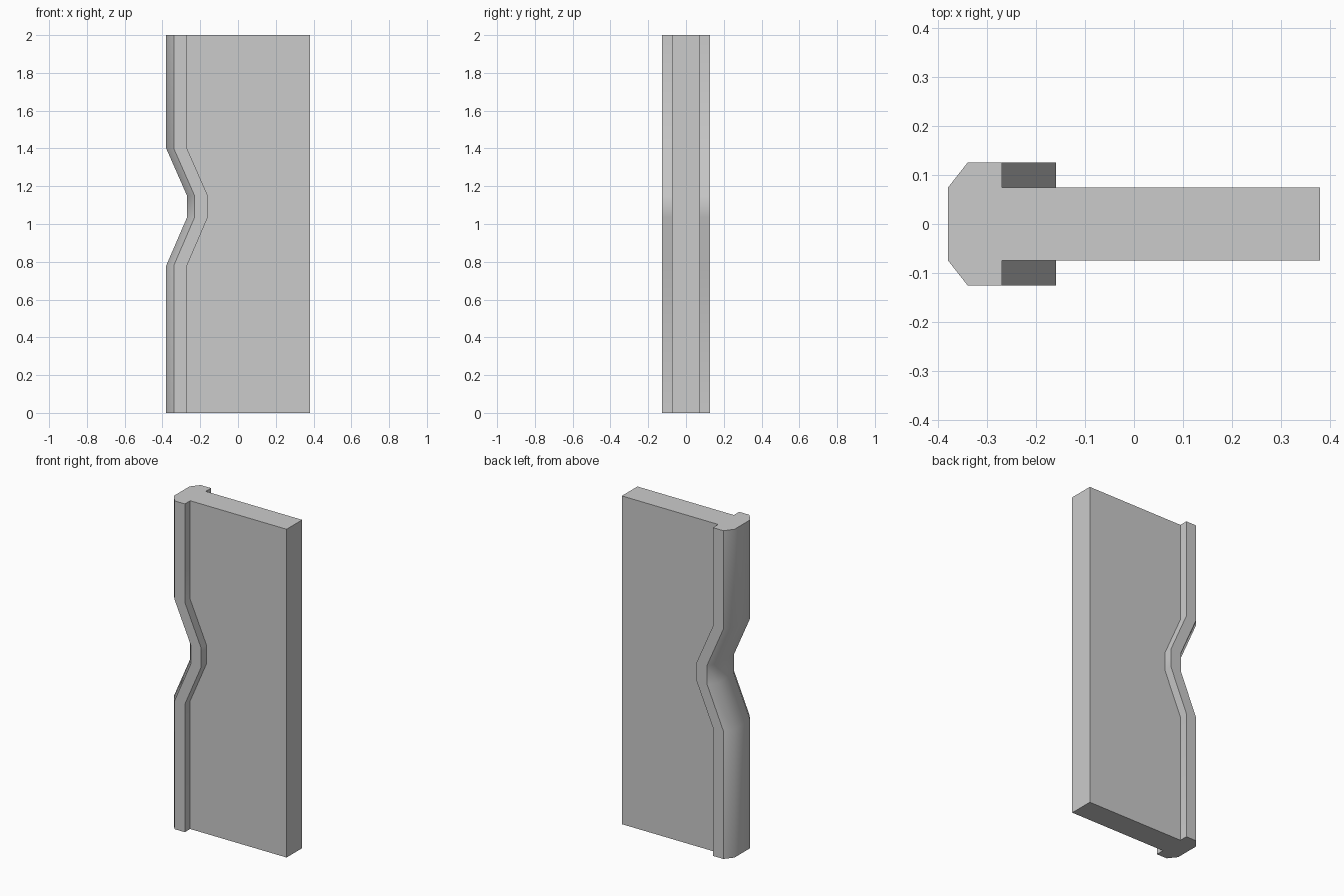
import bpy, bmesh, math

if "Cube" in bpy.data.objects:
    bpy.data.objects.remove(bpy.data.objects["Cube"])

# Half of the plan section: (x, y, follows the notch)
half = [(-0.38, 0.075, 1), (-0.34, 0.126, 1), (-0.27, 0.126, 1),
        (-0.27, 0.075, 1), (0.38, 0.075, 0)]
section = half + [(x, -y, m) for x, y, m in reversed(half)]

# Stations up the height: (z, notch depth)
stations = [(0, 0), (0.78, 0), (1.035, 0.11), (1.15, 0.11), (1.40, 0), (2, 0)]

# Panel with a thick chamfered edge that bends inward midway
bm = bmesh.new()
rings = [[bm.verts.new((x + d * m, y, z)) for x, y, m in section]
         for z, d in stations]
n = len(section)
for lo, hi in zip(rings, rings[1:]):
    for i in range(n):
        j = (i + 1) % n
        bm.faces.new((lo[i], lo[j], hi[j], hi[i]))
bm.faces.new(rings[0])
bm.faces.new(rings[-1])
bmesh.ops.recalc_face_normals(bm, faces=bm.faces)

mesh = bpy.data.meshes.new("notched_panel")
bm.to_mesh(mesh)
bm.free()
panel = bpy.data.objects.new("notched_panel", mesh)
bpy.context.collection.objects.link(panel)

# Smooth nose, crisp corners
bpy.context.view_layer.objects.active = panel
panel.select_set(True)
bpy.ops.object.shade_smooth_by_angle(angle=math.radians(45))
